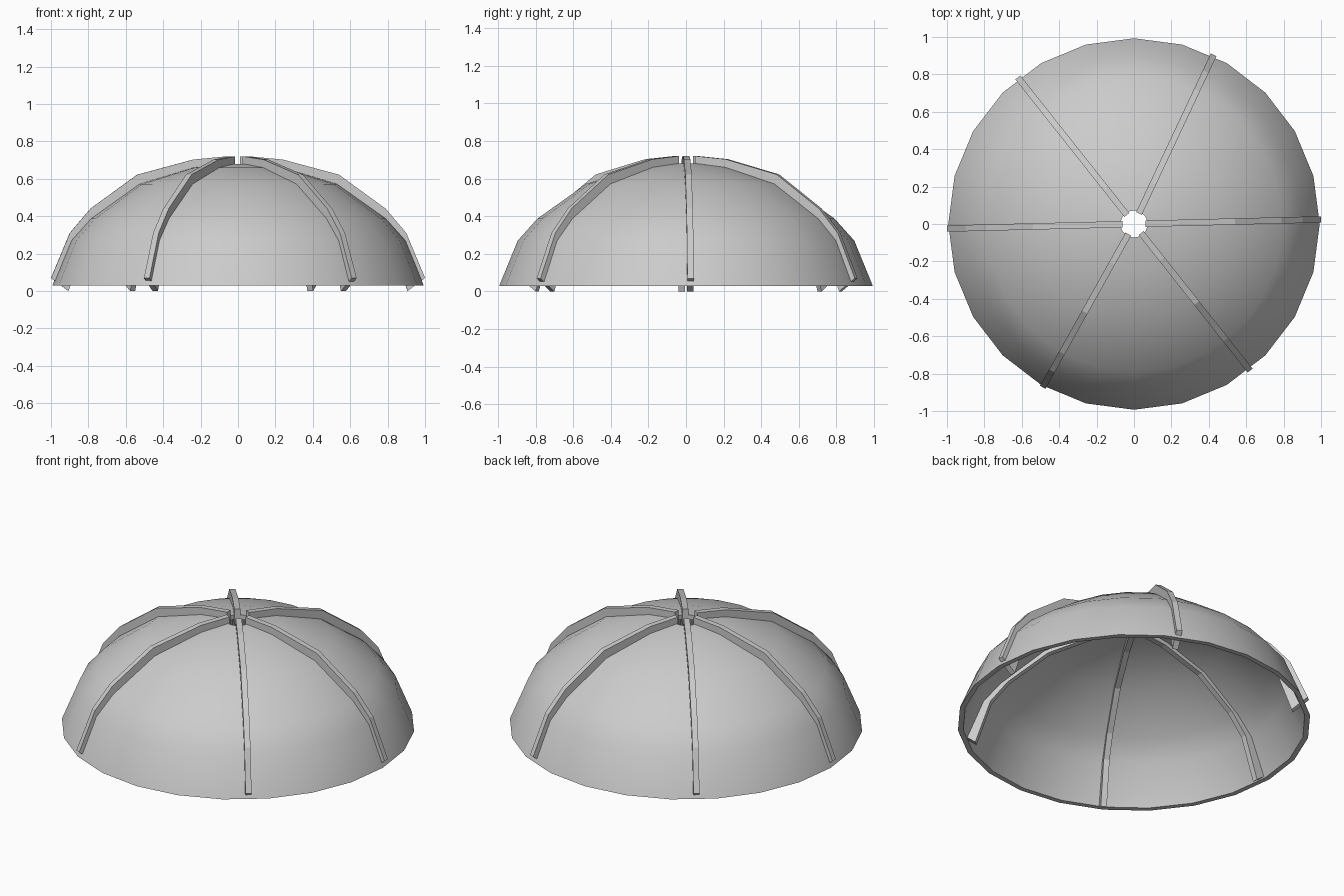
import bpy, bmesh, math

if "Cube" in bpy.data.objects:
    bpy.data.objects.remove(bpy.data.objects["Cube"])

SEGMENTS = 24


def finish(bm, name):
    bmesh.ops.recalc_face_normals(bm, faces=bm.faces)
    mesh = bpy.data.meshes.new(name)
    bm.to_mesh(mesh)
    bm.free()
    obj = bpy.data.objects.new(name, mesh)
    bpy.context.collection.objects.link(obj)
    return obj


# Dome shell: closed (radius, z) profile swept round, open at the crown
outer = [(0.072, 0.68), (0.24, 0.66), (0.53, 0.572), (0.79, 0.387), (0.895, 0.27), (0.993, 0.03)]
inner = [(0.963, 0.03), (0.866, 0.26), (0.765, 0.365), (0.515, 0.545), (0.235, 0.632), (0.072, 0.652)]
profile = outer + inner
bm = bmesh.new()
rings = []
for i in range(SEGMENTS):
    a = 2 * math.pi * i / SEGMENTS
    rings.append([bm.verts.new((r * math.cos(a), r * math.sin(a), z)) for r, z in profile])
n = len(profile)
for i in range(SEGMENTS):
    p, q = rings[i], rings[(i + 1) % SEGMENTS]
    for j in range(n):
        k = (j + 1) % n
        bm.faces.new((p[j], q[j], q[k], p[k]))
shell = finish(bm, "dome_shell")
bpy.context.view_layer.objects.active = shell
shell.select_set(True)
bpy.ops.object.shade_smooth_by_angle(angle=math.radians(30))

# Curved ribs: upper and lower edge of the bent bar as (radius, z)
upper = [(0.062, 0.72), (0.24, 0.703), (0.54, 0.622), (0.79, 0.44), (0.9, 0.31), (1.0, 0.07)]
lower = [(0.062, 0.625), (0.22, 0.61), (0.49, 0.53), (0.72, 0.37), (0.82, 0.255), (0.907, 0.0)]


def rib(name, degrees, half=0.017):
    bm = bmesh.new()
    sections = []
    for (ru, zu), (rl, zl) in zip(upper, lower):
        sections.append([bm.verts.new(c) for c in
                         ((ru, -half, zu), (ru, half, zu), (rl, half, zl), (rl, -half, zl))])
    for s, t in zip(sections, sections[1:]):
        for j in range(4):
            k = (j + 1) % 4
            bm.faces.new((s[j], s[k], t[k], t[j]))
    bm.faces.new(sections[0])
    bm.faces.new(sections[-1])
    obj = finish(bm, name)
    obj.rotation_euler.z = math.radians(degrees)


for i, angle in enumerate((1.4, 64.8, 128.4, 181.4, 240.8, 308.4)):
    rib(f"rib_{i + 1}", angle)
